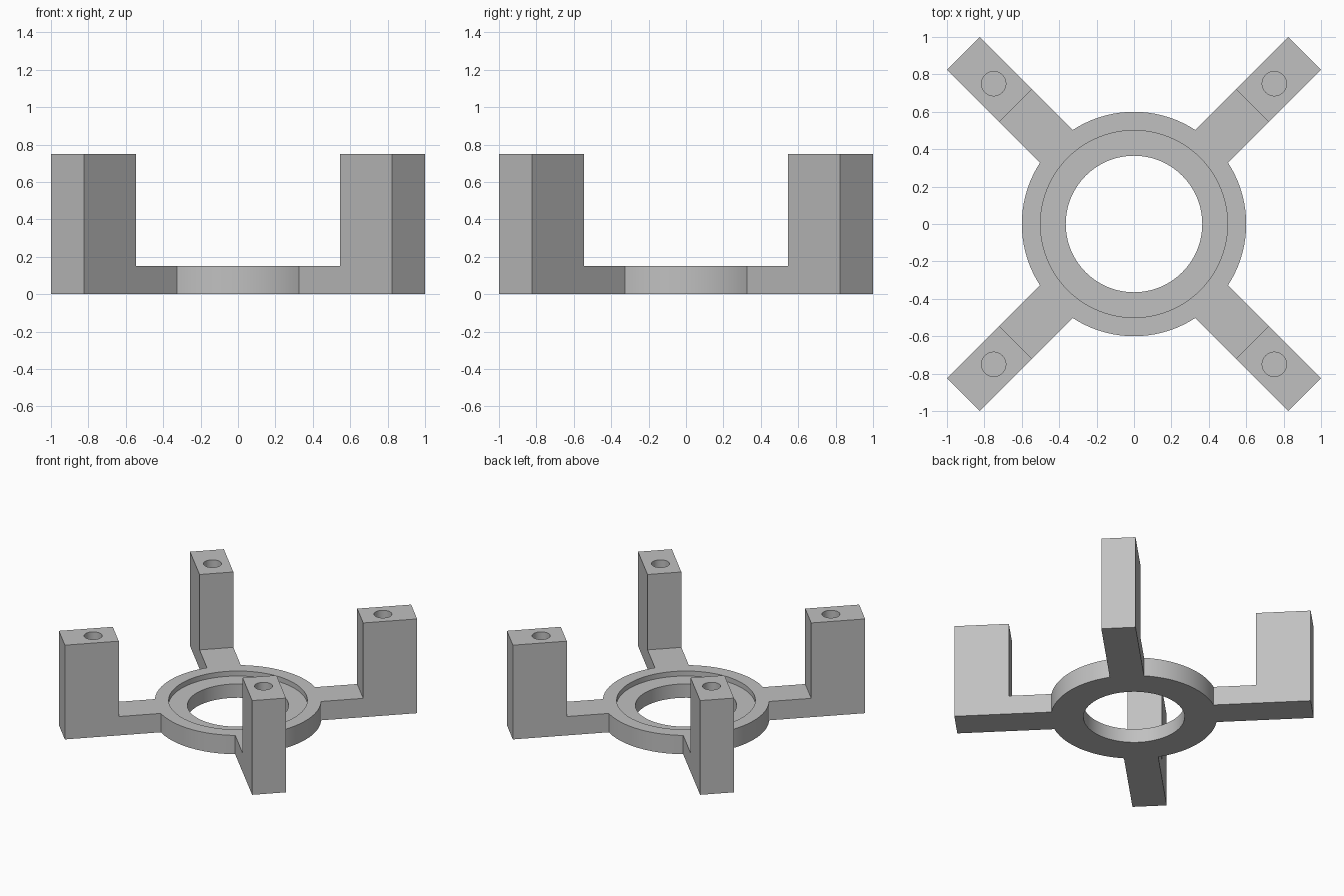
import bpy, bmesh, math
from mathutils import Matrix, Vector

if "Cube" in bpy.data.objects:
    bpy.data.objects.remove(bpy.data.objects["Cube"], do_unlink=True)

BASE_H, POST_H = 0.15, 0.75
ARM_W, ARM_IN, ARM_OUT, POST_IN = 0.248, 0.54, 1.29, 0.895
BORE_R, BORE_AT, BORE_FLOOR = 0.065, 1.061, 0.35
SEGMENTS = 96

grey = bpy.data.materials.new("plain grey")
grey.use_nodes = True
grey.diffuse_color = (0.53, 0.53, 0.53, 1)
grey.node_tree.nodes["Principled BSDF"].inputs["Base Color"].default_value = grey.diffuse_color


def make_object(name, bm):
    bmesh.ops.recalc_face_normals(bm, faces=bm.faces)
    mesh = bpy.data.meshes.new(name)
    bm.to_mesh(mesh)
    bm.free()
    mesh.materials.append(grey)
    obj = bpy.data.objects.new(name, mesh)
    bpy.context.collection.objects.link(obj)
    return obj


def lathe(name, profile):
    """Revolve a closed (radius, z) profile about the z axis."""
    bm = bmesh.new()
    rings = []
    for i in range(SEGMENTS):
        a = math.tau * i / SEGMENTS
        rings.append([bm.verts.new((r * math.cos(a), r * math.sin(a), z)) for r, z in profile])
    n = len(profile)
    for i, ring in enumerate(rings):
        after = rings[(i + 1) % SEGMENTS]
        for j in range(n):
            k = (j + 1) % n
            bm.faces.new((ring[j], after[j], after[k], ring[k]))
    return make_object(name, bm)


def extrude_side(name, profile, width, angle):
    """Extrude a (distance, z) side profile across its width, turned about z."""
    bm = bmesh.new()
    face = bm.faces.new([bm.verts.new((d, -width / 2, z)) for d, z in profile])
    out = bmesh.ops.extrude_face_region(bm, geom=[face])
    moved = [v for v in out["geom"] if isinstance(v, bmesh.types.BMVert)]
    bmesh.ops.translate(bm, verts=moved, vec=(0, width, 0))
    bm.transform(Matrix.Rotation(angle, 4, "Z"))
    return make_object(name, bm)


def cylinder(name, radius, low, high, centre):
    bm = bmesh.new()
    bmesh.ops.create_cone(bm, cap_ends=True, segments=48, radius1=radius, radius2=radius,
                          depth=high - low,
                          matrix=Matrix.Translation((centre.x, centre.y, (low + high) / 2)))
    return make_object(name, bm)


def apply_boolean(target, other, operation):
    mod = target.modifiers.new(operation.lower(), "BOOLEAN")
    mod.operation, mod.solver, mod.object = operation, "EXACT", other
    bpy.context.view_layer.objects.active = target
    bpy.ops.object.modifier_apply(modifier=mod.name)
    bpy.data.objects.remove(other, do_unlink=True)


# Ring with a stepped seat around the central opening
seat_z = 0.11
bracket = lathe("ring_bracket", [(0.365, 0), (0.6, 0), (0.6, BASE_H),
                                 (0.5, BASE_H), (0.5, seat_z), (0.365, seat_z)])

# Four diagonal arms, each rising into a post with a blind bore in its top
side = [(ARM_IN, 0), (ARM_OUT, 0), (ARM_OUT, POST_H), (POST_IN, POST_H),
        (POST_IN, BASE_H), (ARM_IN, BASE_H)]
for i in range(4):
    angle = math.radians(45 + 90 * i)
    arm = extrude_side("arm_post", side, ARM_W, angle)
    centre = Vector((math.cos(angle), math.sin(angle))) * BORE_AT
    apply_boolean(arm, cylinder("bore_cutter", BORE_R, BORE_FLOOR, POST_H + 0.1, centre), "DIFFERENCE")
    apply_boolean(bracket, arm, "UNION")

# Smooth round walls, crisp edges
bpy.ops.object.select_all(action="DESELECT")
bracket.select_set(True)
bpy.context.view_layer.objects.active = bracket
bpy.ops.object.shade_smooth_by_angle(angle=math.radians(30))
